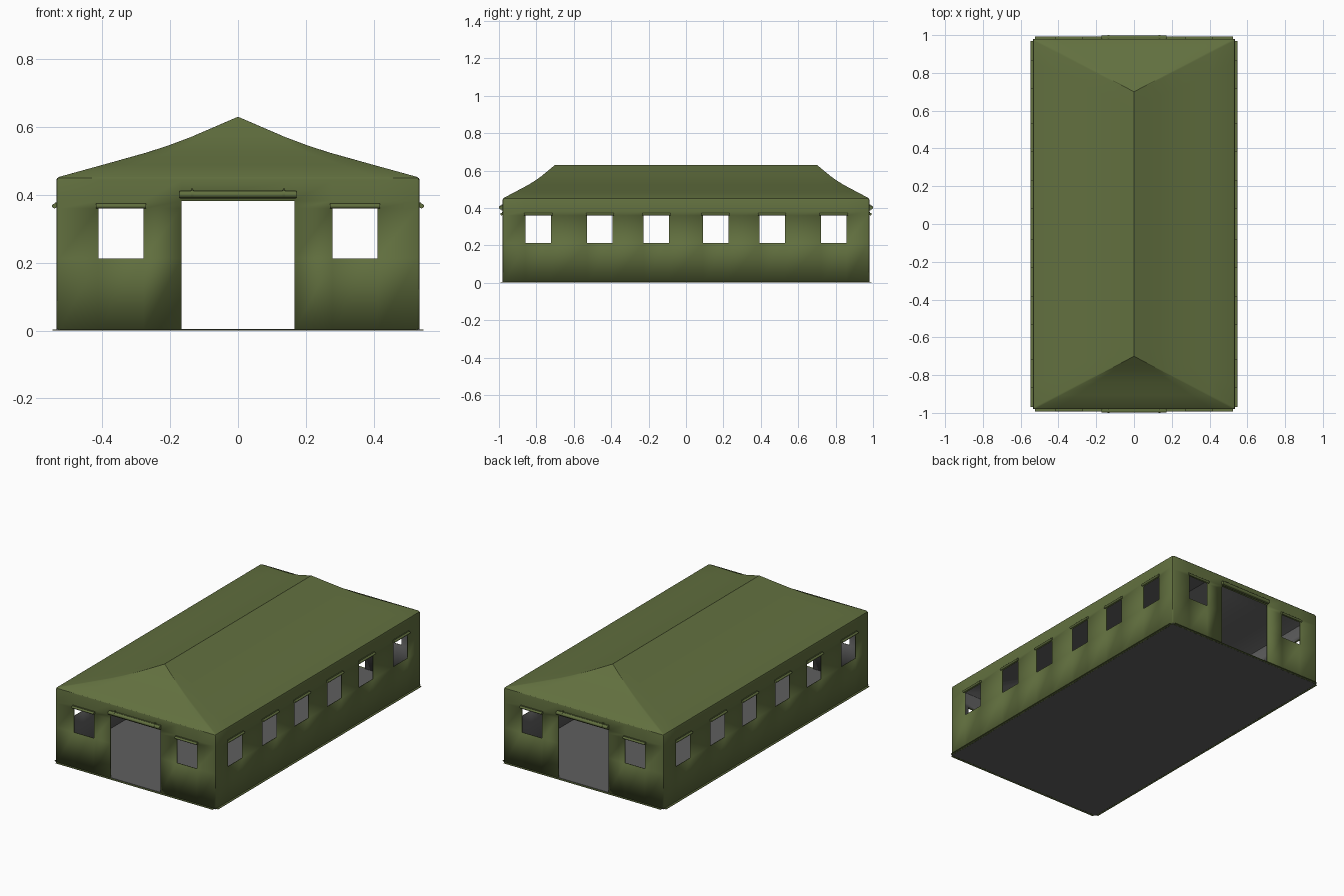
import bpy, bmesh, math
from mathutils import Vector, Matrix

if "Cube" in bpy.data.objects:
    bpy.data.objects.remove(bpy.data.objects["Cube"])


def material(name, rgb):
    m = bpy.data.materials.new(name)
    m.diffuse_color = (*rgb, 1)
    m.use_nodes = True
    m.node_tree.nodes["Principled BSDF"].inputs["Base Color"].default_value = m.diffuse_color
    return m


GREEN = material("olive canvas", (0.122, 0.162, 0.050))
GREY = material("grey lining", (0.115, 0.115, 0.115))

HX, HY, RIDGE_Y = 0.535, 0.98, 0.70
WIN_Z0, WIN_Z1, DOOR_Z = 0.213, 0.36, 0.382
DOOR = (-0.167, 0.167)
END_WINDOWS = [(-0.411, -0.278), (0.278, 0.411)]
SIDE_WINDOWS = [(s * c - 0.068, s * c + 0.068) for c in (0.158, 0.46, 0.79) for s in (-1, 1)]


def add_object(name, bm, mats, smooth=None):
    bmesh.ops.recalc_face_normals(bm, faces=bm.faces[:])
    me = bpy.data.meshes.new(name)
    bm.to_mesh(me)
    bm.free()
    for m in mats:
        me.materials.append(m)
    ob = bpy.data.objects.new(name, me)
    bpy.context.collection.objects.link(ob)
    if smooth:
        bpy.ops.object.select_all(action='DESELECT')
        ob.select_set(True)
        bpy.context.view_layer.objects.active = ob
        bpy.ops.object.shade_smooth_by_angle(angle=math.radians(smooth))
    return ob


def box(name, lo, hi, mat):
    bm = bmesh.new()
    lo, hi = Vector(lo), Vector(hi)
    bmesh.ops.create_cube(bm, size=1, matrix=Matrix.Translation((lo + hi) / 2)
                          @ Matrix.Diagonal((*(hi - lo), 1)))
    return add_object(name, bm, [mat])


def roll(name, a, b, radius):
    a, b = Vector(a), Vector(b)
    rot = (b - a).to_track_quat('Z', 'Y').to_matrix().to_4x4()
    bm = bmesh.new()
    bmesh.ops.create_cone(bm, cap_ends=True, segments=14, radius1=radius, radius2=radius,
                          depth=(b - a).length, matrix=Matrix.Translation((a + b) / 2) @ rot)
    return add_object(name, bm, [GREEN], 40)


# tent shell: one perimeter swept up the walls and in to the ridge
R = 0.008
end_cuts = sorted([-HX + R, HX - R, *DOOR] + [v for w in END_WINDOWS for v in w])
side_cuts = sorted([-HY + R, HY - R] + [v for w in SIDE_WINDOWS for v in w])
c = R * 0.29
perimeter = ([(x, -HY) for x in end_cuts] + [(HX - c, -HY + c)]
             + [(HX, y) for y in side_cuts] + [(HX - c, HY - c)]
             + [(x, HY) for x in reversed(end_cuts)] + [(-HX + c, HY - c)]
             + [(-HX, y) for y in reversed(side_cuts)] + [(-HX + c, -HY + c)])

# (height, fraction of the way in to the ridge)
levels = [(0, 0), (WIN_Z0, 0), (WIN_Z1, 0), (DOOR_Z, 0), (0.443, 0), (0.449, 0.004), (0.453, 0.016),
          (0.489, 0.26), (0.525, 0.50), (0.546, 0.62), (0.570, 0.74), (0.600, 0.87), (0.630, 1)]


def is_hole(p, q, z):
    mid = (Vector(p) + Vector(q)) / 2

    def inside(v, spans):
        return any(a < v < b for a, b in spans)
    on_end = abs(mid.y) > HY - 0.0001
    on_side = abs(mid.x) > HX - 0.0001
    window = WIN_Z0 < z < WIN_Z1
    return (on_end and ((z < DOOR_Z and inside(mid.x, [DOOR])) or (window and inside(mid.x, END_WINDOWS)))
            or on_side and window and inside(mid.y, SIDE_WINDOWS))


bm = bmesh.new()
rings = [[bm.verts.new((x * (1 - t), y * (1 - t * (1 - RIDGE_Y / HY)), z)) for x, y in perimeter]
         for z, t in levels]
# hip ends gather to a single point at the ridge
for v, (x, y) in zip(rings[-1], perimeter):
    if abs(y) > HY - R:
        v.co.y = math.copysign(RIDGE_Y, y)
n = len(perimeter)
for k in range(len(levels) - 1):
    zm = (levels[k][0] + levels[k + 1][0]) / 2
    for i in range(n):
        j = (i + 1) % n
        if not is_hole(perimeter[i], perimeter[j], zm):
            bm.faces.new((rings[k][i], rings[k][j], rings[k + 1][j], rings[k + 1][i]))
bmesh.ops.remove_doubles(bm, verts=bm.verts[:], dist=0.0005)
bmesh.ops.delete(bm, geom=[v for v in bm.verts if not v.link_faces], context='VERTS')
shell = add_object("tent_canvas", bm, [GREEN, GREY], 25)
sol = shell.modifiers.new("thickness", 'SOLIDIFY')
sol.thickness = 0.004
sol.offset = -1
sol.material_offset = 1

# groundsheet and the narrow skirt outside the walls
box("groundsheet", (-HX + 0.001, -HY + 0.001, 0), (HX - 0.001, HY - 0.001, 0.005), GREY)
for s, label in ((-1, "a"), (1, "b")):
    xs, ys = sorted((s * HX, s * (HX + 0.012))), sorted((s * HY, s * (HY + 0.012)))
    box("side_skirt_" + label, (xs[0], -HY + 0.01, 0), (xs[1], HY - 0.01, 0.003), GREEN)
    box("end_skirt_" + label, (-HX + 0.01, ys[0], 0), (HX - 0.01, ys[1], 0.003), GREEN)

# rolled-up blinds over every window, with a hem tab, and rolled doors
for s in (-1, 1):
    for a, b in END_WINDOWS:
        y = s * (HY + 0.006)
        roll("end_window_blind", (a - 0.007, y, 0.367), (b + 0.007, y, 0.367), 0.007)
        ys = sorted((s * HY, s * (HY + 0.004)))
        box("end_blind_hem", (a - 0.007, ys[0], 0.366), (b + 0.007, ys[1], 0.377), GREEN)
    for a, b in SIDE_WINDOWS:
        x = s * (HX + 0.006)
        roll("side_window_blind", (x, a - 0.007, 0.367), (x, b + 0.007, 0.367), 0.007)
        xs = sorted((s * HX, s * (HX + 0.004)))
        box("side_blind_hem", (xs[0], a - 0.007, 0.366), (xs[1], b + 0.007, 0.377), GREEN)
    y = s * (HY + 0.009)
    roll("rolled_door", (-0.172, y, 0.401), (0.172, y, 0.401), 0.0105)
    ys = sorted((s * HY, s * (HY + 0.007)))
    box("door_hem", (-0.17, ys[0], 0.387), (0.17, ys[1], 0.412), GREEN)
    for x in (-0.135, 0.135):
        roll("door_strap", (x - 0.004, s * (HY + 0.0085), 0.402), (x + 0.004, s * (HY + 0.0085), 0.402), 0.0115)
        box("strap_end", (x - 0.003, ys[0], 0.41), (x + 0.003, ys[1], 0.419), GREEN)
